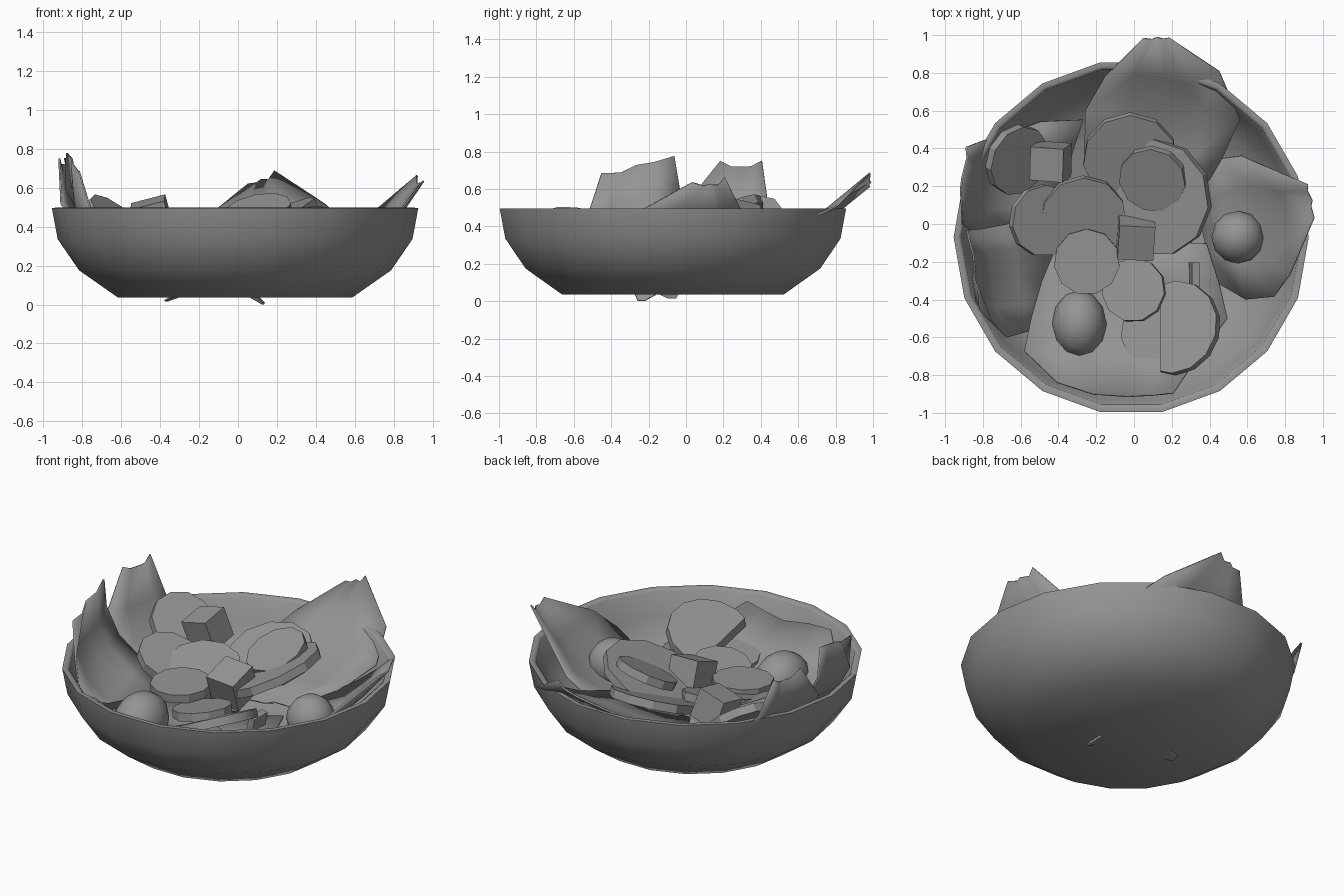
import bpy, bmesh, math, random
from mathutils import Vector, Matrix

if "Cube" in bpy.data.objects:
    bpy.data.objects.remove(bpy.data.objects["Cube"])

CX, CY = -0.015, -0.07          # bowl axis
INNER = [(0.57, 0.065), (0.765, 0.19), (0.875, 0.34), (0.90, 0.485)]

grey = bpy.data.materials.new("dark_grey")
grey.diffuse_color = (0.3, 0.3, 0.3, 1)
grey.use_nodes = True
grey.node_tree.nodes["Principled BSDF"].inputs["Base Color"].default_value = grey.diffuse_color


def make(name, bm, angle=30):
    bmesh.ops.recalc_face_normals(bm, faces=bm.faces)
    me = bpy.data.meshes.new(name)
    bm.to_mesh(me)
    bm.free()
    me.materials.append(grey)
    ob = bpy.data.objects.new(name, me)
    bpy.context.collection.objects.link(ob)
    bpy.ops.object.select_all(action='DESELECT')
    ob.select_set(True)
    bpy.context.view_layer.objects.active = ob
    bpy.ops.object.shade_smooth_by_angle(angle=math.radians(angle))
    return ob


# bowl: 18-sided lathe with an inner wall
def bowl():
    outer = [(0.60, 0.035), (0.80, 0.175), (0.91, 0.335), (0.94, 0.495)]
    prof = outer + [(0.915, 0.497)] + INNER[::-1]
    bm = bmesh.new()
    n = 18
    rings = [[bm.verts.new((CX + r * math.cos(2 * math.pi * i / n),
                            CY + r * math.sin(2 * math.pi * i / n), z))
              for i in range(n)] for r, z in prof]
    for a, b in zip(rings, rings[1:]):
        for i in range(n):
            j = (i + 1) % n
            bm.faces.new((a[i], a[j], b[j], b[i]))
    bm.faces.new(rings[0])
    bm.faces.new(rings[-1])
    make("bowl", bm, 60)


# keeps a leaf point inside the bowl wall
def inside(p):
    if p.z > 0.5:
        return p
    p.z = max(p.z, 0.08)
    rmax = INNER[-1][0]
    for (r0, z0), (r1, z1) in zip(INNER, INNER[1:]):
        if z0 <= p.z <= z1:
            rmax = r0 + (r1 - r0) * (p.z - z0) / (z1 - z0)
    rmax -= 0.035
    d = Vector((p.x - CX, p.y - CY))
    if d.length > rmax:
        d *= rmax / d.length
        p.x, p.y = CX + d.x, CY + d.y
    return p


# lettuce leaf: curved spine with a left and right width per row
def leaf(name, base, mid, tip, widths, cup=0.06, tilt=0.0, seed=0, free=False):
    rnd = random.Random(seed)
    a, m, c = Vector(base), Vector(mid), Vector(tip)
    ctrl = 2 * m - (a + c) / 2
    flow = (c - a).normalized()
    side = Vector((flow.y, -flow.x, 0)).normalized()
    bm = bmesh.new()
    rows = []
    for k, (wl, wr) in enumerate(widths):
        t = k / (len(widths) - 1)
        p = (1 - t) ** 2 * a + 2 * t * (1 - t) * ctrl + t * t * c
        row = []
        for s in (-1, -0.5, 0, 0.5, 1):
            w = wl if s < 0 else wr
            q = p + side * (s * w)
            q.z += cup * s * s + tilt * s
            if not free:
                q += Vector([rnd.uniform(-0.015, 0.015) for _ in range(3)])
                q = inside(q)
            row.append(bm.verts.new(q))
        rows.append(row)
    for r, q in zip(rows, rows[1:]):
        for i in range(4):
            bm.faces.new((r[i], r[i + 1], q[i + 1], q[i]))
    ob = make(name, bm)
    sol = ob.modifiers.new("thickness", 'SOLIDIFY')
    sol.thickness = 0.01
    sol.offset = 0


# round vegetable slice facing along a normal; cut_x trims it to a D shape
def slice_(name, loc, normal, r, thick=0.05, segs=11, cut_x=None):
    bm = bmesh.new()
    bmesh.ops.create_cone(bm, cap_ends=True, segments=segs, radius1=r,
                          radius2=r, depth=thick)
    rot = Vector((0, 0, 1)).rotation_difference(Vector(normal)).to_matrix().to_4x4()
    bm.transform(Matrix.Translation(loc) @ rot)
    if cut_x is not None:
        bmesh.ops.bisect_plane(bm, geom=bm.verts[:] + bm.edges[:] + bm.faces[:],
                               plane_co=(cut_x, 0, 0), plane_no=(-1, 0, 0),
                               clear_outer=True)
        bmesh.ops.holes_fill(bm, edges=[e for e in bm.edges if e.is_boundary])
    make(name, bm)


def cube(name, loc, size, rot):
    bm = bmesh.new()
    bmesh.ops.create_cube(bm, size=1)
    m = (Matrix.Rotation(rot[2], 4, 'Z') @ Matrix.Rotation(rot[1], 4, 'Y')
         @ Matrix.Rotation(rot[0], 4, 'X'))
    bm.transform(Matrix.Translation(loc) @ m @ Matrix.Diagonal((*size, 1)))
    make(name, bm)


def tomato(name, loc, radii):
    bm = bmesh.new()
    bmesh.ops.create_uvsphere(bm, u_segments=12, v_segments=8, radius=1)
    bm.transform(Matrix.Translation(loc) @ Matrix.Diagonal((*radii, 1)))
    make(name, bm, 60)


bowl()

# leaves
leaf("leaf_back", (0.1, 0.1, 0.22), (0.17, 0.6, 0.36), (0.12, 0.98, 0.64),
     [(.2, .2), (.42, .33), (.42, .43), (.33, .30), (.06, .08)], 0.0, 0.03, 1)
leaf("leaf_right", (0.35, 0.0, 0.18), (0.65, 0.02, 0.31), (0.93, 0.13, 0.61),
     [(.2, .3), (.34, .40), (.36, .43), (.22, .35), (.08, .10)], 0.04, -0.02, 2)
leaf("leaf_left_back", (-0.35, 0.2, 0.18), (-0.74, 0.25, 0.34), (-0.90, 0.31, 0.73),
     [(.2, .36), (.3, .34), (.35, .28), (.28, .15), (.12, .09)], 0.01, 0, 3)
leaf("leaf_left", (-0.42, -0.2, 0.15), (-0.77, -0.27, 0.38), (-0.84, -0.26, 0.72),
     [(.3, .2), (.34, .25), (.36, .25), (.28, .24), (.2, .2)], 0.02, 0.05, 4)
leaf("leaf_front", (0.0, -0.1, 0.2), (0.0, -0.5, 0.2), (-0.02, -0.9, 0.4),
     [(.38, .4), (.45, .5), (.48, .54), (.35, .56), (.22, .42)], 0.07, 0, 5)
leaf("leaf_bottom", (0.13, -0.24, 0.005), (-0.08, -0.15, 0.1), (-0.37, -0.08, 0.02),
     [(.02, .02), (.1, .1), (.2, .2), (.12, .1), (.02, .03)], 0, 0, 6, True)

# slices
slices = [
    ((-0.25, -0.20, 0.34), (0.0, -0.05, 1), 0.175),
    ((0.0, -0.35, 0.31), (-0.2, 0.1, 1), 0.17),
    ((0.10, -0.58, 0.26), (-0.1, 0.1, 1), 0.17),
    ((0.10, 0.24, 0.47), (-0.2, -0.4, 0.9), 0.18),
    ((0.12, 0.14, 0.40), (-0.4, -0.1, 0.9), 0.31),
    ((-0.02, 0.35, 0.38), (0.0, -0.35, 0.9), 0.25),
    ((-0.27, 0.03, 0.34), (0.1, -0.3, 1), 0.23),
    ((-0.48, 0.02, 0.36), (0.4, -0.1, 0.9), 0.19),
    ((-0.62, 0.34, 0.42), (0.6, -0.3, 0.75), 0.19),
]
for i, (loc, nrm, r) in enumerate(slices):
    slice_(f"slice_{i + 1}", loc, nrm, r)
slice_("half_slice", (0.22, -0.55, 0.37), (-0.4, 0.2, 0.88), 0.25, 0.05, 14, 0.14)

# cherry tomatoes
tomato("tomato_right", (0.55, -0.07, 0.30), (0.14, 0.14, 0.14))
tomato("tomato_front", (-0.29, -0.53, 0.25), (0.145, 0.18, 0.155))

# cheese cubes and a thin strip
cube("cheese_cube_front", (0.01, -0.07, 0.37), (0.19, 0.19, 0.19), (0.35, 0.05, -0.05))
cube("cheese_cube_back", (-0.44, 0.33, 0.44), (0.18, 0.18, 0.18), (0.2, -0.25, -0.08))
cube("thin_strip", (0.32, -0.27, 0.30), (0.04, 0.13, 0.08), (0, 0.2, 0))
